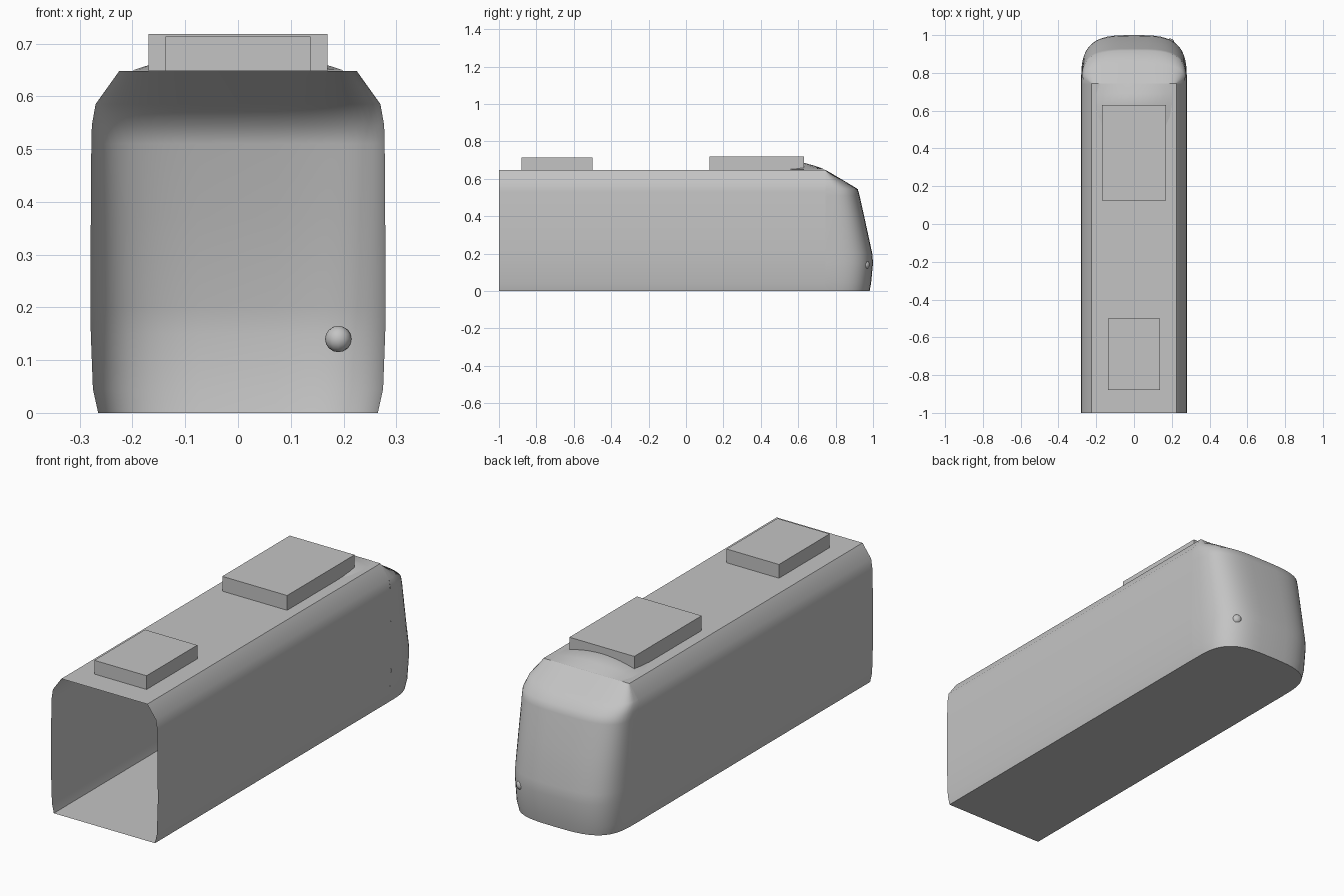
import bpy
import math

cube = bpy.data.objects.get("Cube")
if cube:
    bpy.data.objects.remove(cube, do_unlink=True)

grey = bpy.data.materials.new("plain_grey")
grey.use_nodes = True
GREY = (0.55, 0.55, 0.55, 1)
grey.diffuse_color = GREY
grey.node_tree.nodes["Principled BSDF"].inputs["Base Color"].default_value = GREY

ROOF = 0.648
SEAM = 0.745


def finish(obj, angle=None):
    obj.data.materials.append(grey)
    if angle:
        bpy.ops.object.select_all(action="DESELECT")
        obj.select_set(True)
        bpy.context.view_layer.objects.active = obj
        bpy.ops.object.shade_smooth_by_angle(angle=math.radians(angle))


def loft(name, rows, angle, closed=False, cap_first=False):
    """Skin a surface over rows holding equal numbers of points."""
    n = len(rows[0])
    faces = []
    for r in range(len(rows) - 1):
        for c in range(n if closed else n - 1):
            d = (c + 1) % n
            faces.append((r * n + c, r * n + d, (r + 1) * n + d, (r + 1) * n + c))
    if cap_first:
        faces.append(tuple(reversed(range(n))))
    mesh = bpy.data.meshes.new(name)
    mesh.from_pydata([p for row in rows for p in row], [], faces)
    obj = bpy.data.objects.new(name, mesh)
    bpy.context.collection.objects.link(obj)
    finish(obj, angle)


def box(name, half_width, y0, y1, top):
    bpy.ops.mesh.primitive_cube_add(size=1, location=(0, (y0 + y1) / 2, (ROOF + top) / 2))
    obj = bpy.context.object
    obj.name = name
    obj.scale = (2 * half_width, y1 - y0, top - ROOF)
    finish(obj)


# Carriage body: a tube, open at the front end
side = [(0.225, ROOF), (0.27, 0.585), (0.278, 0.53), (0.28, 0.2), (0.275, 0.045), (0.265, 0)]
ring = side + [(-x, z) for x, z in reversed(side)]
loft("carriage_body", [[(x, y, z) for x, z in ring] for y in (-1, SEAM)], 35, closed=True)

# Rounded nose: each level is (height, half width, furthest reach)
levels = [(0, 0.265, 0.982), (0.045, 0.275, 0.99), (0.15, 0.279, 1.0), (0.2, 0.28, 0.996),
          (0.37, 0.279, 0.959), (0.51, 0.278, 0.928), (0.545, 0.277, 0.918),
          (0.585, 0.27, 0.852), (ROOF, 0.225, SEAM)]
STEPS = 28
POWER = 2 / 3.3
rows = []
for z, w, reach in levels:
    row = []
    for i in range(STEPS + 1):
        t = math.pi * i / STEPS
        c, s = math.cos(t), max(0, math.sin(t))
        row.append((math.copysign(abs(c) ** POWER, c) * w, SEAM + (reach - SEAM) * s ** POWER, z))
    rows.append(row)
loft("nose", rows, 60, cap_first=True)

# Low fairing between the nose and the large roof unit
fairing = [(0.5, 0.16, 0), (0.57, 0.19, 0.018), (0.63, 0.2, 0.036), (0.69, 0.2, 0.02), (SEAM, 0.18, 0)]
rows = []
for y, w, h in fairing:
    us = [i / 6 - 1 for i in range(13)]
    rows.append([(u * w, y, ROOF + 0.001 + h * (1 - u * u)) for u in us])
loft("roof_fairing", rows, 60)

# Roof units
box("large_roof_unit", 0.17, 0.125, 0.63, 0.718)
box("small_roof_unit", 0.137, -0.88, -0.5, 0.713)

# Small lamp set almost flush in the nose corner
bpy.ops.mesh.primitive_uv_sphere_add(segments=12, ring_count=8, radius=0.025, location=(0.19, 0.957, 0.14))
lamp = bpy.context.object
lamp.name = "nose_lamp"
finish(lamp, 60)
